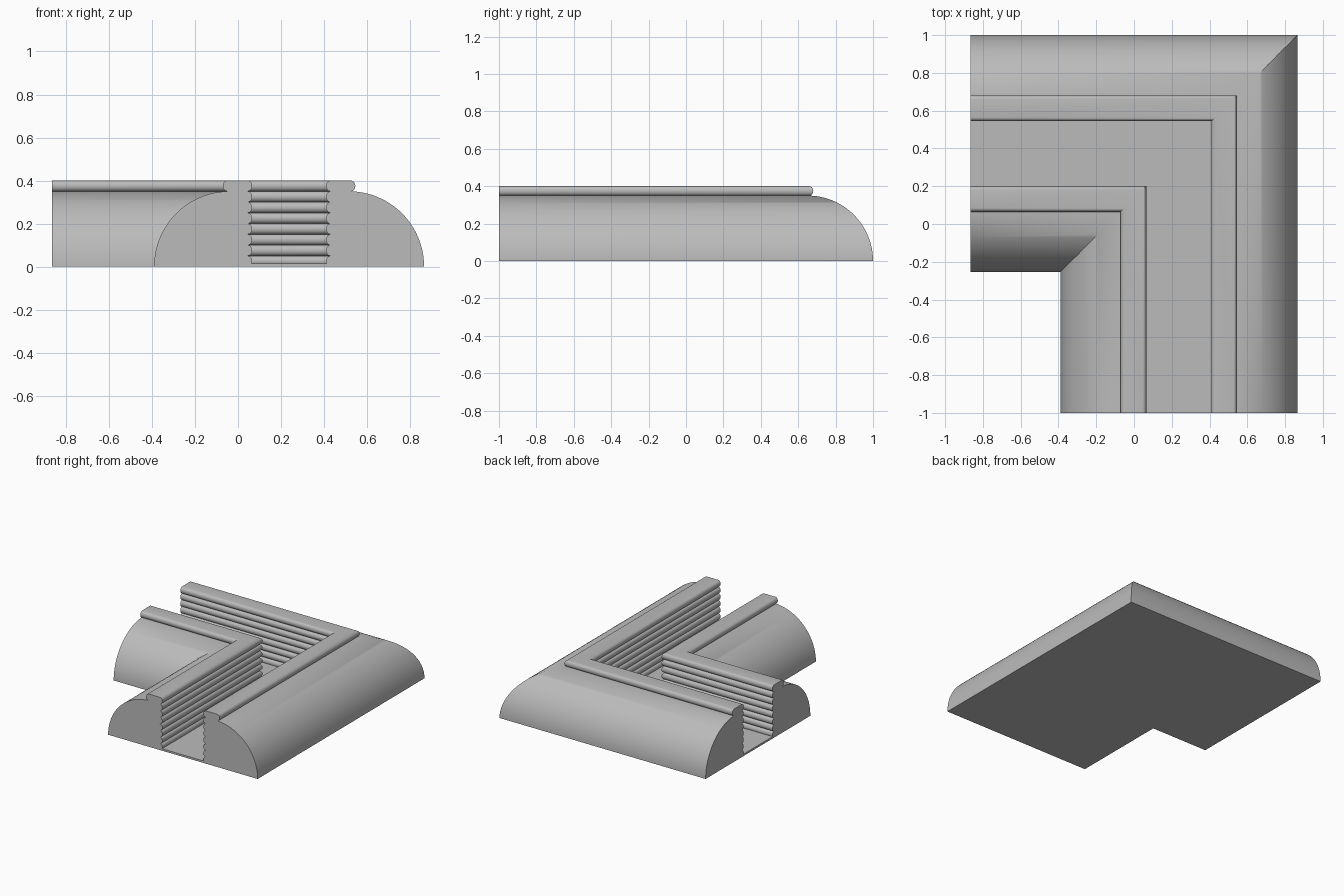
import bpy
import bmesh
from math import sin, cos, pi, radians

# Default object
cube = bpy.data.objects.get("Cube")
if cube:
    bpy.data.objects.remove(cube, do_unlink=True)

grey = bpy.data.materials.new("plain grey")
grey.use_nodes = True
colour = (0.5, 0.5, 0.5, 1)
grey.diffuse_color = colour
grey.node_tree.nodes["Principled BSDF"].inputs["Base Color"].default_value = colour

# Main sizes: centre line of the track, end planes and cross-section
LINE_X, LINE_Y = 0.2375, 0.3725
END_X, END_Y = -0.865, -1.0
OUTER, RADIUS = 0.6275, 0.35
NECK, GROOVE, BULGE = 0.288, 0.192, 0.02
RIB, FLOOR = 0.05, 0.015


def rib_arc(x, z, direction, steps=10):
    """Half-round bead going up (direction 1) or down (-1) from height z."""
    out = 1 if direction > 0 else -1
    return [(x + out * BULGE * sin(pi * i / steps),
             z + direction * RIB * (1 - cos(pi * i / steps)) / 2)
            for i in range(steps + 1)]


def half_profile():
    """Outside bottom edge, over the kerb and down the ribbed channel wall."""
    pts = [(OUTER - RADIUS + RADIUS * cos(pi / 2 * i / 32),
            RADIUS * sin(pi / 2 * i / 32)) for i in range(32)]
    pts += rib_arc(NECK, RADIUS, 1)
    top = RADIUS + RIB
    for k in range(8):
        arc = rib_arc(GROOVE, top - k * RIB, -1)
        pts += arc if k == 0 else arc[1:]
    pts = [p for i, p in enumerate(pts) if i < 45 or p[1] > FLOOR + 0.001]
    return pts + [(GROOVE - BULGE * 0.9, FLOOR)]


# Mitred corner track: sweep the mirrored profile round the bend
right = half_profile()
profile = right + [(-x, z) for x, z in reversed(right)]
bm = bmesh.new()
stations = [
    [bm.verts.new((LINE_X + o, END_Y, z)) for o, z in profile],
    [bm.verts.new((LINE_X + o, LINE_Y + o, z)) for o, z in profile],
    [bm.verts.new((END_X, LINE_Y + o, z)) for o, z in profile],
]
n = len(profile)
for a, b in zip(stations, stations[1:]):
    for i in range(n):
        j = (i + 1) % n
        bm.faces.new((a[i], a[j], b[j], b[i]))

# Flat end caps
bm.faces.new(stations[0])
bm.faces.new(reversed(stations[-1]))
bmesh.ops.recalc_face_normals(bm, faces=bm.faces[:])

mesh = bpy.data.meshes.new("corner_track")
bm.to_mesh(mesh)
bm.free()
mesh.materials.append(grey)
track = bpy.data.objects.new("corner_track", mesh)
bpy.context.collection.objects.link(track)

bpy.ops.object.select_all(action="DESELECT")
track.select_set(True)
bpy.context.view_layer.objects.active = track
bpy.ops.object.shade_smooth_by_angle(angle=radians(35))
